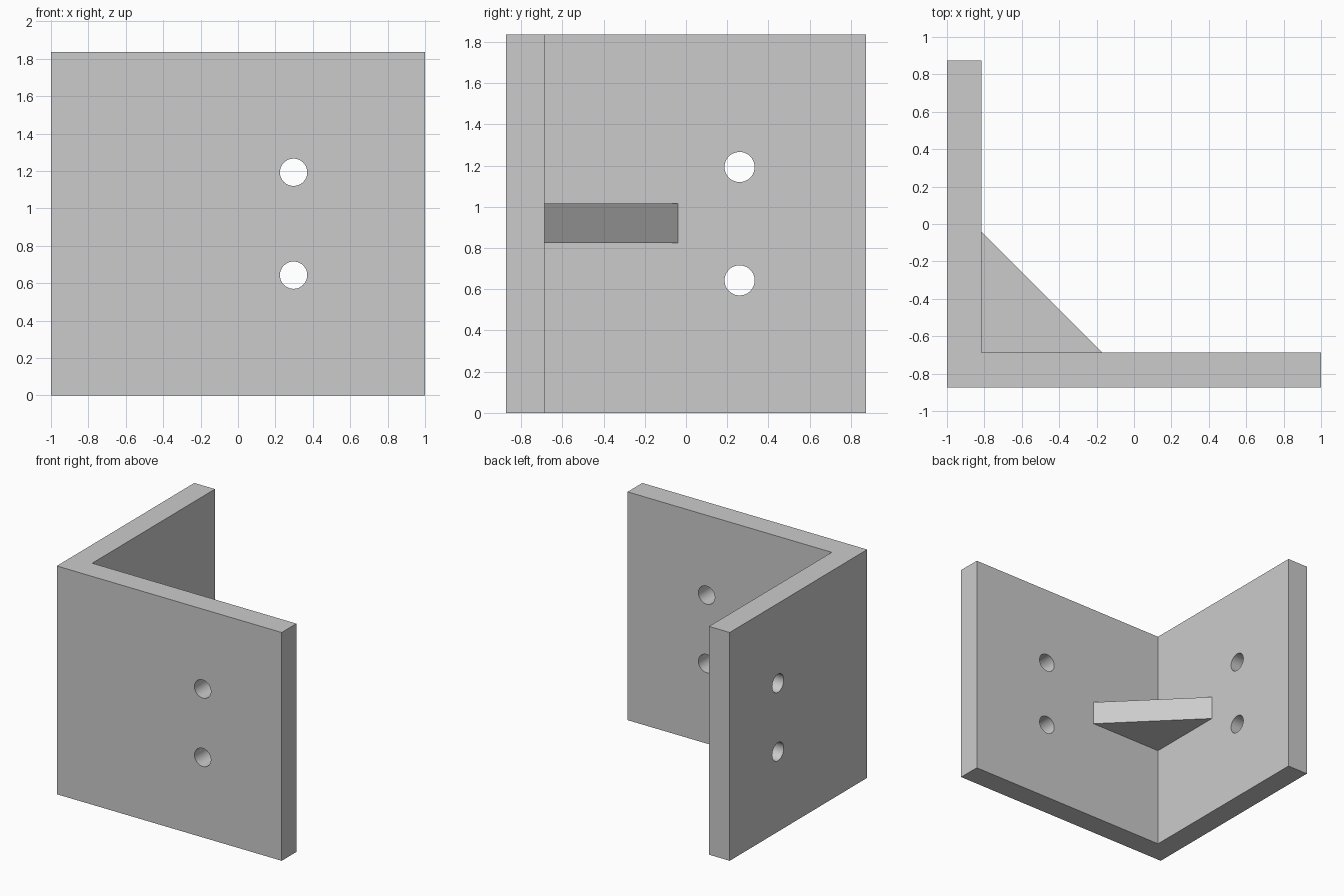
import bpy, bmesh
from math import pi
from mathutils import Matrix

cube = bpy.data.objects.get("Cube")
if cube:
    bpy.data.objects.remove(cube, do_unlink=True)

GREY = (0.6, 0.6, 0.6, 1)
metal = bpy.data.materials.new("plain grey")
metal.use_nodes = True
metal.diffuse_color = GREY
metal.node_tree.nodes["Principled BSDF"].inputs["Base Color"].default_value = GREY

X0, X1, Y0, Y1 = -1.0, 1.0, -0.873, 0.873
XI, YI = -0.816, -0.686      # inner faces of the two walls
HEIGHT = 1.835
HOLE_R = 0.073
HOLE_Z = (0.643, 1.193)


def add_object(name, bm):
    bmesh.ops.recalc_face_normals(bm, faces=bm.faces[:])
    mesh = bpy.data.meshes.new(name)
    bm.to_mesh(mesh)
    bm.free()
    mesh.materials.append(metal)
    obj = bpy.data.objects.new(name, mesh)
    bpy.context.collection.objects.link(obj)
    return obj


def prism(name, outline, z0, z1):
    bm = bmesh.new()
    face = bm.faces.new([bm.verts.new((x, y, z0)) for x, y in outline])
    top = bmesh.ops.extrude_face_region(bm, geom=[face])["geom"]
    bmesh.ops.translate(bm, vec=(0, 0, z1 - z0),
                        verts=[v for v in top if isinstance(v, bmesh.types.BMVert)])
    return add_object(name, bm)


# L-shaped bracket body: front wall and right-hand wall
bracket = prism("angle_bracket", [(X0, Y0), (X1, Y0), (X1, YI), (XI, YI), (XI, Y1), (X0, Y1)],
                0, HEIGHT)

# Triangular rib in the inner corner
prism("corner_gusset", [(XI, YI), (-0.17, YI), (XI, -0.04)], 0.825, 1.015)

# Bolt holes, two through each wall
bm = bmesh.new()
for z in HOLE_Z:
    for place in (Matrix.Translation((0.297, (Y0 + YI) / 2, z)) @ Matrix.Rotation(pi / 2, 4, "X"),
                  Matrix.Translation(((X0 + XI) / 2, 0.26, z)) @ Matrix.Rotation(pi / 2, 4, "Y")):
        bmesh.ops.create_cone(bm, cap_ends=True, segments=48, radius1=HOLE_R,
                              radius2=HOLE_R, depth=0.4, matrix=place)
cutter = add_object("bolt_hole_cutter", bm)
cutter.hide_render = True

drill = bracket.modifiers.new("bolt_holes", "BOOLEAN")
drill.operation = "DIFFERENCE"
drill.solver = "EXACT"
drill.object = cutter

# Apply the drilling, then smooth only the hole walls
bpy.context.view_layer.objects.active = bracket
bracket.select_set(True)
bpy.ops.object.modifier_apply(modifier=drill.name)
bpy.data.objects.remove(cutter, do_unlink=True)
bpy.ops.object.shade_smooth_by_angle(angle=pi / 6)
